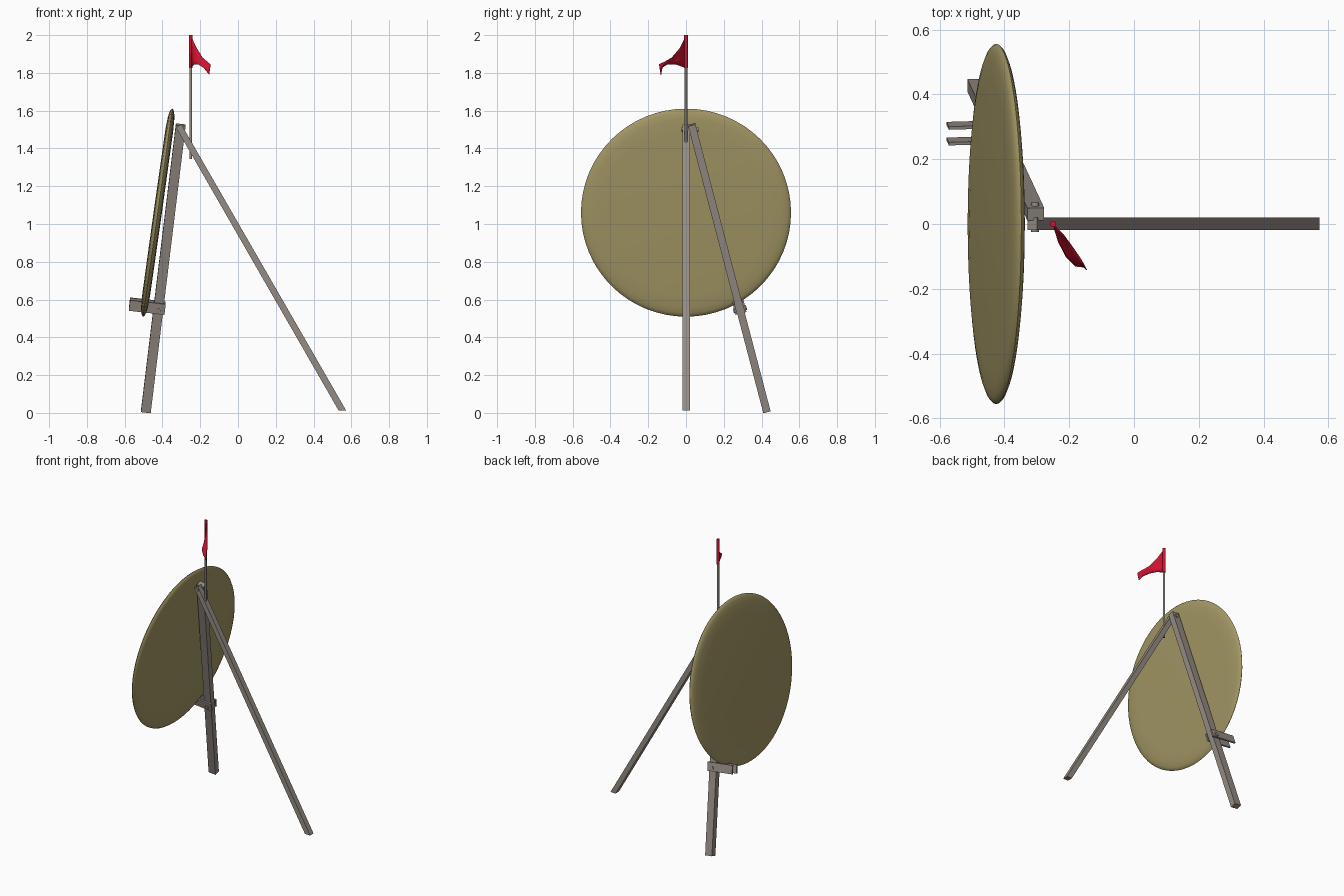
import bpy, bmesh, math
from mathutils import Vector, Matrix

if "Cube" in bpy.data.objects:
    bpy.data.objects.remove(bpy.data.objects["Cube"], do_unlink=True)


def material(name, rgb):
    m = bpy.data.materials.new(name)
    m.use_nodes = True
    m.diffuse_color = (*rgb, 1)
    bsdf = m.node_tree.nodes["Principled BSDF"]
    bsdf.inputs["Base Color"].default_value = (*rgb, 1)
    bsdf.inputs["Roughness"].default_value = 0.8
    return m


WOOD = material("weathered_wood", (0.30, 0.26, 0.23))
STRAW = material("straw_khaki", (0.37, 0.31, 0.13))
RED = material("flag_red", (0.65, 0.006, 0.03))


def finish(name, bm, mat, smooth=None):
    bmesh.ops.recalc_face_normals(bm, faces=bm.faces)
    mesh = bpy.data.meshes.new(name)
    bm.to_mesh(mesh)
    bm.free()
    mesh.materials.append(mat)
    ob = bpy.data.objects.new(name, mesh)
    bpy.context.collection.objects.link(ob)
    if smooth:
        bpy.ops.object.select_all(action="DESELECT")
        ob.select_set(True)
        bpy.context.view_layer.objects.active = ob
        bpy.ops.object.shade_smooth_by_angle(angle=math.radians(smooth))
    return ob


def box(name, frame, centre, size):
    bm = bmesh.new()
    bmesh.ops.create_cube(bm, size=1, matrix=frame @ Matrix.Translation(centre) @ Matrix.Diagonal((*size, 1)))
    return finish(name, bm, WOOD)


def rod(name, start, end, radius, mat, sides=16):
    start, end = Vector(start), Vector(end)
    axis = end - start
    turn = axis.to_track_quat("Z", "Y").to_matrix().to_4x4()
    bm = bmesh.new()
    bmesh.ops.create_cone(bm, cap_ends=True, segments=sides, radius1=radius, radius2=radius,
                          depth=axis.length, matrix=Matrix.Translation((start + end) / 2) @ turn)
    return finish(name, bm, mat, 40)


# Front leg, with a local frame: x across, y sideways, z along the leg
foot, top = Vector((-0.488, 0.428, 0.006)), Vector((-0.303, 0.03, 1.525))
along = (top - foot).normalized()
across = (Vector((1, 0, 0)) - along * along.x).normalized()
side = along.cross(across)
leg = Matrix((across, side, along)).transposed().to_4x4()
leg.translation = foot
length = (top - foot).length
box("front_leg", leg, (0, 0, length / 2), (0.052, 0.04, length))

# Support prongs either side of the leg, and their bolt
for label, s in (("left", 1), ("right", -1)):
    box(f"{label}_support_prong", leg, (-0.06, s * 0.025, 0.575), (0.19, 0.01, 0.058))
rod("support_bolt", leg @ Vector((0, -0.036, 0.565)), leg @ Vector((0, 0.036, 0.565)), 0.013, WOOD)

# Rear leg, cut flat at the ground
bm = bmesh.new()
outline = [(-0.328, 1.51), (-0.3, 1.528), (0.573, 0.012), (0.533, 0.012)]
face = bm.faces.new([bm.verts.new((x, -0.018, z)) for x, z in outline])
grown = bmesh.ops.extrude_face_region(bm, geom=[face])["geom"]
bmesh.ops.translate(bm, vec=(0, 0.038, 0), verts=[v for v in grown if isinstance(v, bmesh.types.BMVert)])
finish("rear_leg", bm, WOOD)

# Hinge bolt joining the two legs
rod("hinge_bolt", (-0.305, -0.024, 1.5), (-0.305, 0.066, 1.5), 0.012, WOOD)

# Round target: lathed lens with a soft rim, leaning back
bm = bmesh.new()
profile = [(0, 0.022), (0.44, 0.021), (0.505, 0.018), (0.535, 0.013), (0.55, 0.007), (0.556, 0)]
profile += [(r, -h) for r, h in reversed(profile[:-1])]
points = [bm.verts.new((r, 0, h)) for r, h in profile]
edges = [bm.edges.new(pair) for pair in zip(points, points[1:])]
bmesh.ops.spin(bm, geom=points + edges, cent=(0, 0, 0), axis=(0, 0, 1),
               angle=math.tau, steps=64, use_duplicate=False)
bmesh.ops.remove_doubles(bm, verts=bm.verts, dist=0.0001)
target = finish("round_target", bm, STRAW, 50)
target.matrix_world = Matrix.Translation((-0.425, 0, 1.06)) @ Matrix.Rotation(math.radians(98), 4, "Y")

# Flag pole and the sleeve that holds the flag
rod("flag_pole", (-0.25, 0, 1.345), (-0.25, 0, 1.99), 0.007, WOOD)
rod("flag_sleeve", (-0.25, 0, 1.825), (-0.25, 0, 2.0), 0.01, RED)

# Waving pennant spanned between an upper and a lower edge
upper = [(-0.25, 0, 1.995), (-0.218, -0.033, 1.93), (-0.187, -0.075, 1.88),
         (-0.163, -0.11, 1.86), (-0.146, -0.142, 1.845)]
lower = [(-0.25, 0, 1.825), (-0.233, -0.055, 1.845), (-0.21, -0.1, 1.845),
         (-0.18, -0.13, 1.825), (-0.152, -0.133, 1.79)]
bm = bmesh.new()
rows = 4
grid = [[bm.verts.new(Vector(a).lerp(Vector(b), j / rows)) for j in range(rows + 1)]
        for a, b in zip(upper, lower)]
for c, d in zip(grid, grid[1:]):
    for j in range(rows):
        bm.faces.new((c[j], d[j], d[j + 1], c[j + 1]))
flag = finish("flag", bm, RED, 60)
cloth = flag.modifiers.new("thickness", "SOLIDIFY")
cloth.thickness = 0.003
cloth.offset = 0
